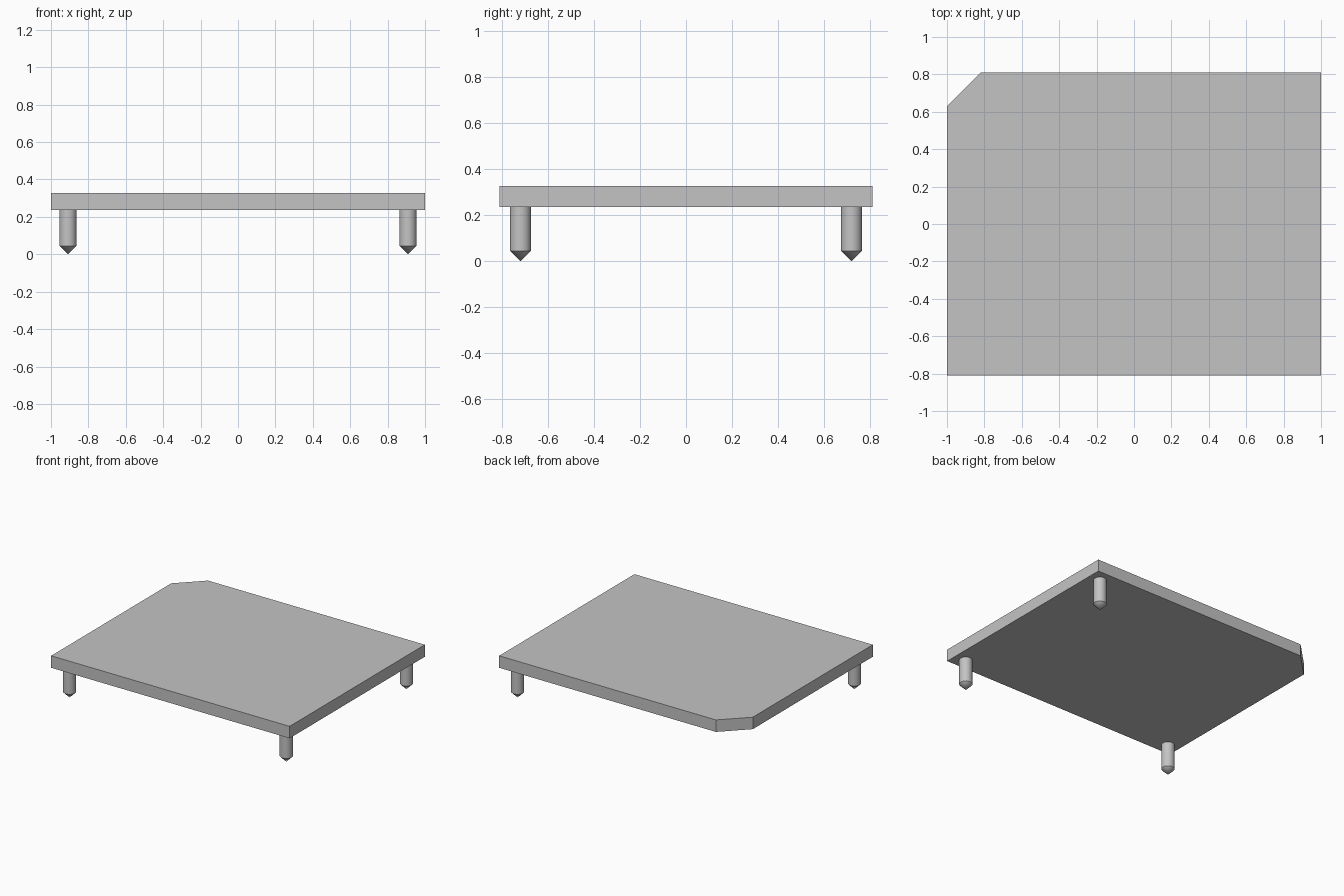
import bpy
import bmesh

cube = bpy.data.objects.get("Cube")
if cube:
    bpy.data.objects.remove(cube, do_unlink=True)

UNIT = 1 / 11          # plate thickness, everything else follows from it
HALF_X, HALF_Y = 1.0, 0.81
LEG_HEIGHT = 0.236
RADIUS = UNIT / 2
TIP = UNIT / 2

# Single grey finish
grey = bpy.data.materials.new("light_grey")
grey.use_nodes = True
grey.diffuse_color = (0.55, 0.55, 0.55, 1)
grey.node_tree.nodes["Principled BSDF"].inputs["Base Color"].default_value = grey.diffuse_color


def add_object(name, bm):
    bmesh.ops.recalc_face_normals(bm, faces=bm.faces)
    mesh = bpy.data.meshes.new(name)
    bm.to_mesh(mesh)
    bm.free()
    mesh.materials.append(grey)
    obj = bpy.data.objects.new(name, mesh)
    bpy.context.collection.objects.link(obj)
    return obj


# Plate with one clipped corner
cut = 2 * UNIT
outline = [(-HALF_X, -HALF_Y), (HALF_X, -HALF_Y), (HALF_X, HALF_Y),
           (-HALF_X + cut, HALF_Y), (-HALF_X, HALF_Y - cut)]
bm = bmesh.new()
base = bm.faces.new([bm.verts.new((x, y, LEG_HEIGHT)) for x, y in outline])
top = bmesh.ops.extrude_face_region(bm, geom=[base], use_keep_orig=True)["geom"]
bmesh.ops.translate(bm, vec=(0, 0, UNIT),
                    verts=[v for v in top if isinstance(v, bmesh.types.BMVert)])
add_object("plate", bm)


# Round leg with a pointed tip, spun from a profile
def add_leg(name, x, y):
    bm = bmesh.new()
    profile = [(0, 0), (RADIUS, TIP), (RADIUS, LEG_HEIGHT), (0, LEG_HEIGHT)]
    verts = [bm.verts.new((r, 0, z)) for r, z in profile]
    edges = [bm.edges.new(pair) for pair in zip(verts, verts[1:])]
    bmesh.ops.spin(bm, geom=verts + edges, axis=(0, 0, 1), cent=(0, 0, 0),
                   angle=6.283185, steps=48)
    bmesh.ops.remove_doubles(bm, verts=bm.verts, dist=0.0001)
    leg = add_object(name, bm)
    leg.location = (x, y, 0)
    bpy.ops.object.select_all(action="DESELECT")
    leg.select_set(True)
    bpy.context.view_layer.objects.active = leg
    bpy.ops.object.shade_smooth_by_angle()


# Legs under every corner except the clipped one
leg_x, leg_y = HALF_X - UNIT, HALF_Y - UNIT
add_leg("front_right_leg", -leg_x, -leg_y)
add_leg("front_left_leg", leg_x, -leg_y)
add_leg("back_left_leg", leg_x, leg_y)
